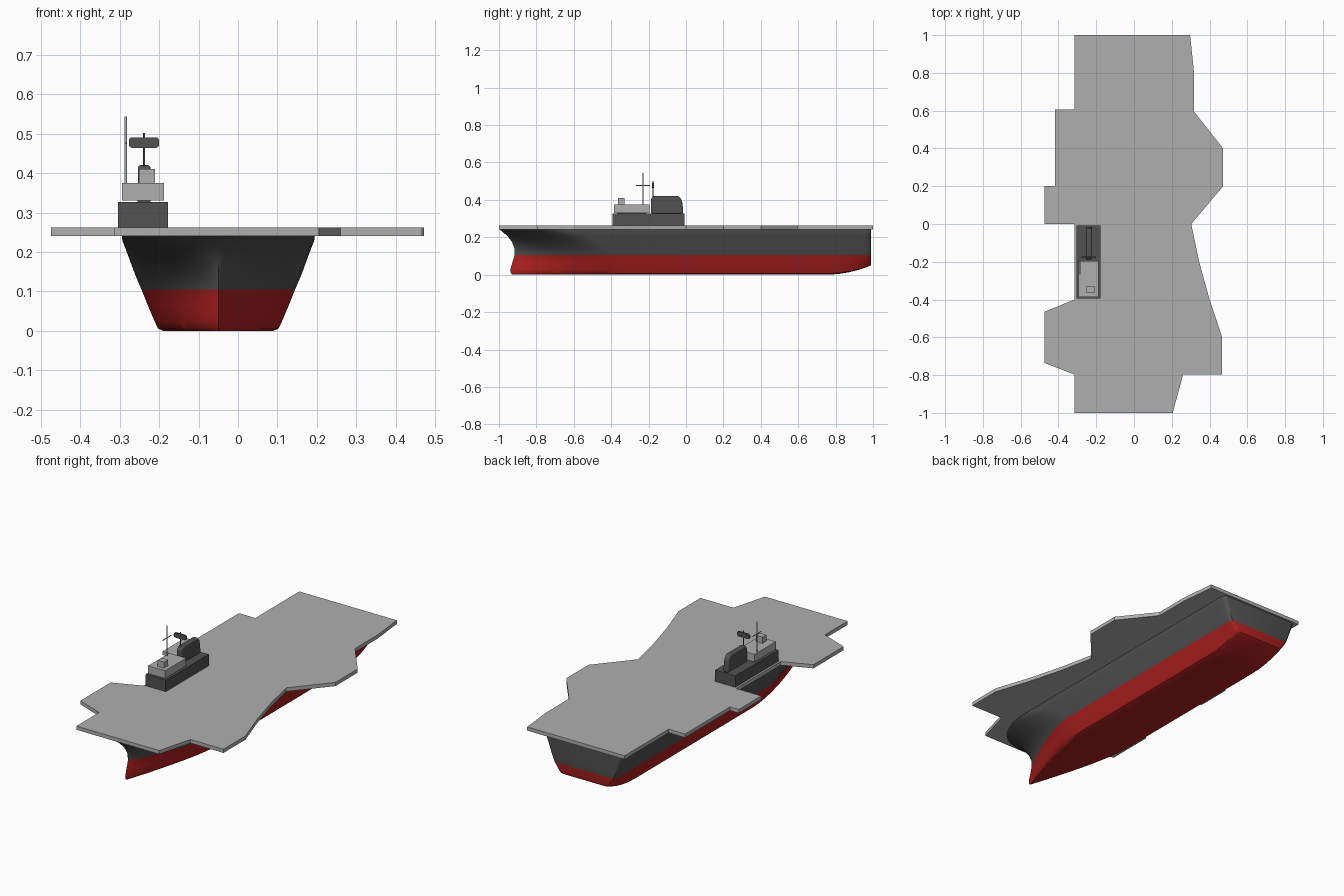
import bpy, bmesh, math
from mathutils import Vector

cube = bpy.data.objects.get("Cube")
if cube:
    bpy.data.objects.remove(cube, do_unlink=True)


def material(name, rgb):
    m = bpy.data.materials.new(name)
    m.use_nodes = True
    m.diffuse_color = (*rgb, 1)
    bsdf = next(n for n in m.node_tree.nodes if n.type == 'BSDF_PRINCIPLED')
    bsdf.inputs["Base Color"].default_value = (*rgb, 1)
    return m


DARK = material("dark grey", (0.085, 0.085, 0.085))
LIGHT = material("light grey", (0.43, 0.43, 0.43))
RED = material("hull red", (0.45, 0.015, 0.015))


def finish(name, bm, mats, smooth=None):
    bmesh.ops.recalc_face_normals(bm, faces=bm.faces)
    me = bpy.data.meshes.new(name)
    bm.to_mesh(me)
    bm.free()
    for m in mats:
        me.materials.append(m)
    if smooth:
        me.shade_smooth()
        me.set_sharp_from_angle(angle=math.radians(smooth))
    ob = bpy.data.objects.new(name, me)
    bpy.context.collection.objects.link(ob)
    return ob


def box(name, lo, hi, mat):
    bm = bmesh.new()
    bmesh.ops.create_cube(bm, size=1)
    for v in bm.verts:
        v.co = [a + (b - a) * (c + 0.5) for a, b, c in zip(lo, hi, v.co)]
    return finish(name, bm, [mat])


def prism(name, points, shift, mat):
    """Closed outline of 3D points, extruded along shift."""
    bm = bmesh.new()
    face = bm.faces.new([bm.verts.new(p) for p in points])
    ext = bmesh.ops.extrude_face_region(bm, geom=[face])
    new = [g for g in ext["geom"] if isinstance(g, bmesh.types.BMVert)]
    bmesh.ops.translate(bm, verts=new, vec=shift)
    return finish(name, bm, [mat])


def rod(name, a, b, radius, mat):
    a, b = Vector(a), Vector(b)
    bm = bmesh.new()
    bmesh.ops.create_cone(bm, cap_ends=True, segments=10, radius1=radius,
                          radius2=radius, depth=(b - a).length)
    bm.transform((b - a).to_track_quat('Z', 'Y').to_matrix().to_4x4())
    bmesh.ops.translate(bm, verts=bm.verts, vec=(a + b) / 2)
    return finish(name, bm, [mat], 40)


def bevel(ob, width, segments=3):
    mod = ob.modifiers.new("rounded", 'BEVEL')
    mod.width, mod.segments, mod.limit_method = width, segments, 'ANGLE'


# Flight deck
deck_outline = [
    (-0.315, 1), (0.297, 1), (0.318, 0.8), (0.318, 0.595), (0.472, 0.4),
    (0.472, 0.2), (0.303, 0), (0.345, -0.2), (0.40, -0.4), (0.467, -0.6),
    (0.467, -0.797), (0.26, -0.797), (0.205, -1), (-0.315, -1),
    (-0.315, -0.797), (-0.475, -0.735), (-0.475, -0.465), (-0.315, -0.4),
    (-0.315, 0), (-0.473, 0), (-0.473, 0.202), (-0.418, 0.202),
    (-0.418, 0.605), (-0.315, 0.605)]
prism("flight_deck", [(x, y, 0.241) for x, y in deck_outline], (0, 0, 0.021), LIGHT)

# Hull levels: height, half width, bow y, bow taper length, taper power, bow fullness
levels = [
    (0.0, 0.140, -0.925, 0.62, 1.5, 1.0),
    (0.006, 0.153, -0.936, 0.62, 1.5, 1.0),
    (0.025, 0.162, -0.940, 0.60, 1.5, 1.0),
    (0.060, 0.177, -0.930, 0.57, 1.5, 1.0),
    (0.105, 0.195, -0.916, 0.53, 1.5, 1.0),
    (0.140, 0.210, -0.917, 0.50, 1.6, 1.1),
    (0.175, 0.223, -0.930, 0.47, 1.8, 1.3),
    (0.205, 0.234, -0.953, 0.43, 2.0, 1.6),
    (0.228, 0.243, -0.980, 0.38, 2.2, 2.0),
    (0.241, 0.245, -0.995, 0.34, 2.4, 2.3)]
WATER, CX, BOW = 0.105, -0.05, 16
aft = [(0.0, 1), (0.4, 1), (0.75, 1), (0.81, 1), (0.87, 1), (0.92, 1),
       (0.962, 1), (0.978, 0.985), (0.987, 0.95), (0.99, 0.9)]


def half_outline(z, w, bow_y, length, power, full):
    pts = []
    for i in range(BOW + 1):
        s = (i / BOW) ** 1.6
        pts.append((w * (1 - (1 - s) ** power) ** (1 / full), bow_y + length * s, z))
    for y, f in aft:
        # The bottom sweeps up towards the stern
        rise = 0.05 * (max(0, y - 0.75) / 0.24) ** 2
        low = max(0, WATER - z)
        pts.append((w * f, y, z + low * rise / WATER))
    return pts


bm = bmesh.new()
rows = []
for level in levels:
    half = half_outline(*level)
    left = [bm.verts.new((CX + x, y, z)) for x, y, z in half]
    right = [left[0]] + [bm.verts.new((CX - x, y, z)) for x, y, z in half[1:]]
    rows.append((left, right))
n = len(rows[0][0])
for k in range(len(rows) - 1):
    (l0, r0), (l1, r1) = rows[k], rows[k + 1]
    quads = [(s0[i], s0[i + 1], s1[i + 1], s1[i])
             for s0, s1 in ((l0, l1), (r0, r1)) for i in range(n - 1)]
    quads.append((l0[-1], r0[-1], r1[-1], l1[-1]))
    for q in quads:
        bm.faces.new(q).material_index = 1 if levels[k][0] < WATER else 0
# Bottom and top plating
for (l, r), index in ((rows[0], 1), (rows[-1], 0)):
    bm.faces.new((l[0], l[1], r[1])).material_index = index
    for i in range(1, n - 1):
        bm.faces.new((l[i], l[i + 1], r[i + 1], r[i])).material_index = index
finish("hull", bm, [DARK, RED], 35)

# Island superstructure
box("island_base", (-0.304, -0.394, 0.262), (-0.178, -0.008, 0.327), DARK)
box("bridge_footing", (-0.255, -0.37, 0.327), (-0.222, -0.21, 0.332), DARK)
box("bridge", (-0.294, -0.386, 0.331), (-0.188, -0.196, 0.375), LIGHT)
box("bridge_cabin", (-0.251, -0.364, 0.375), (-0.21, -0.328, 0.41), LIGHT)

# Funnel with sloped ends
funnel_side = [(-0.188, 0.326), (-0.188, 0.405), (-0.175, 0.421),
               (-0.04, 0.421), (-0.022, 0.40), (-0.015, 0.345), (-0.015, 0.326)]
funnel = prism("funnel", [(-0.254, y, z) for y, z in funnel_side], (0.032, 0, 0), DARK)
bevel(funnel, 0.008)

# Signal mast and yard
rod("signal_mast", (-0.285, -0.23, 0.37), (-0.285, -0.23, 0.544), 0.0035, LIGHT)
rod("signal_yard", (-0.285, -0.268, 0.476), (-0.285, -0.192, 0.476), 0.0025, LIGHT)

# Radar mast and rounded antenna
rod("radar_mast", (-0.238, -0.176, 0.41), (-0.238, -0.176, 0.502), 0.0025, DARK)
antenna = box("radar_antenna", (-0.277, -0.181, 0.464), (-0.2, -0.171, 0.491), DARK)
mod_edges = [e for e in antenna.data.edges
             if abs(antenna.data.vertices[e.vertices[0]].co.y
                    - antenna.data.vertices[e.vertices[1]].co.y) > 0.005]
weights = antenna.data.attributes.new("bevel_weight_edge", 'FLOAT', 'EDGE')
for e in mod_edges:
    weights.data[e.index].value = 1
bevel(antenna, 0.009)
antenna.modifiers["rounded"].limit_method = 'WEIGHT'
